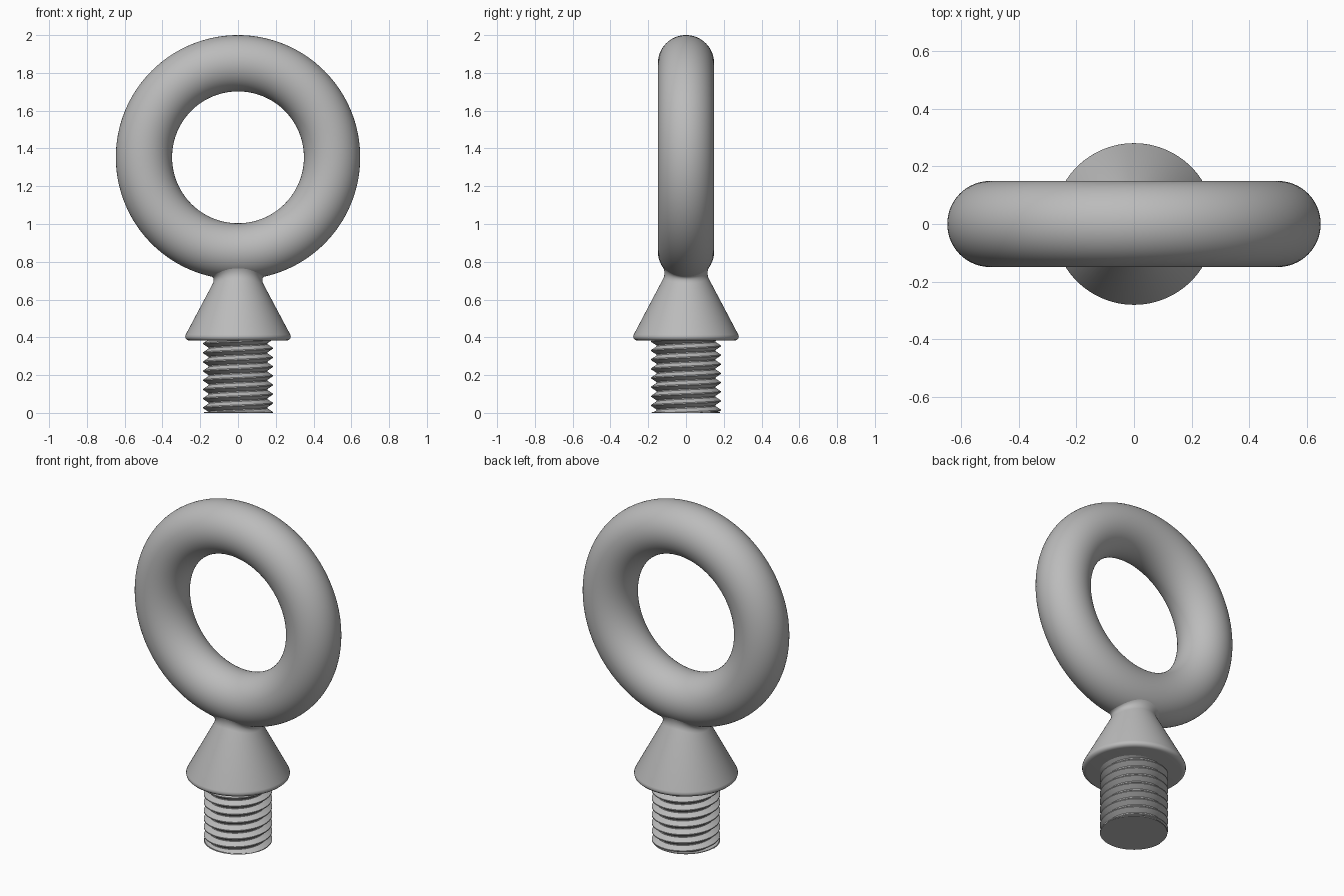
import bpy, bmesh, math

cube = bpy.data.objects.get("Cube")
if cube:
    bpy.data.objects.remove(cube)

RING_Z, MAJOR, MINOR = 1.353, 0.498, 0.149
SEGS = 96

steel = bpy.data.materials.new("grey steel")
steel.use_nodes = True
grey = (0.5, 0.5, 0.5, 1)
steel.diffuse_color = grey
steel.node_tree.nodes["Principled BSDF"].inputs["Base Color"].default_value = grey


def finish(obj, name, angle):
    obj.name = obj.data.name = name
    obj.data.materials.append(steel)
    bpy.ops.object.select_all(action="DESELECT")
    obj.select_set(True)
    bpy.context.view_layer.objects.active = obj
    bpy.ops.object.shade_smooth_by_angle(angle=math.radians(angle))


def mesh_object(bm, name, angle):
    bmesh.ops.recalc_face_normals(bm, faces=bm.faces)
    mesh = bpy.data.meshes.new(name)
    bm.to_mesh(mesh)
    bm.free()
    obj = bpy.data.objects.new(name, mesh)
    bpy.context.collection.objects.link(obj)
    finish(obj, name, angle)


def ring_underside(x, y):
    tube = MAJOR + math.sqrt(max(MINOR ** 2 - y * y, 0))
    return RING_Z - math.sqrt(tube ** 2 - x * x)


# Lifting ring
bpy.ops.mesh.primitive_torus_add(major_segments=128, minor_segments=64, major_radius=MAJOR,
                                 minor_radius=MINOR, location=(0, 0, RING_Z),
                                 rotation=(math.pi / 2, 0, 0))
finish(bpy.context.object, "lifting_ring", 60)


# Conical collar with a rounded rim and a fillet that follows the ring's underside
def collar_column(angle):
    c, s = math.cos(angle), math.sin(angle)
    w = s * s
    rim = [(0.255, 0.383), (0.268, 0.385), (0.277, 0.393), (0.28, 0.403), (0.277, 0.414)]
    start = (0.133 - 0.012 * w, 0.685 + 0.025 * w)
    bend = (0.118 - 0.010 * w, 0.72 + 0.017 * w)
    r = 0.152 - 0.032 * w
    end = (r, ring_underside(r * c, r * s) + 0.002)
    fillet = []
    for i in range(9):
        t = i / 8
        fillet.append([(1 - t) ** 2 * a + 2 * t * (1 - t) * b + t * t * e
                       for a, b, e in zip(start, bend, end)])
    return [(rad * c, rad * s, z) for rad, z in rim + fillet]


bm = bmesh.new()
columns = [[bm.verts.new(p) for p in collar_column(math.tau * i / SEGS)] for i in range(SEGS)]
for i, col in enumerate(columns):
    nxt = columns[(i + 1) % SEGS]
    for k in range(len(col) - 1):
        bm.faces.new((col[k], nxt[k], nxt[k + 1], col[k + 1]))
bm.faces.new([col[0] for col in columns])
mesh_object(bm, "collar", 40)

# Threaded shank: a right-hand helical groove profile, trimmed flat at both ends
PITCH, TOP = 0.0485, 0.388
profile = [(0.0, 0.156), (0.12, 0.156), (0.5, 0.184), (0.62, 0.184)]
TURNS = 10
bm = bmesh.new()
columns = []
for i in range(SEGS + 1):
    a = math.tau * i / SEGS
    col = []
    for turn in range(-1, TURNS):
        for f, r in profile:
            z = min(max((turn + f + i / SEGS - 0.5) * PITCH, 0), TOP)
            col.append(bm.verts.new((r * math.cos(a), r * math.sin(a), z)))
    columns.append(col)
for col, nxt in zip(columns, columns[1:]):
    for k in range(len(col) - 1):
        if col[k + 1].co.z > 0 or nxt[k + 1].co.z > 0:
            if col[k].co.z < TOP or nxt[k].co.z < TOP:
                bm.faces.new((col[k], nxt[k], nxt[k + 1], col[k + 1]))
bmesh.ops.delete(bm, geom=[v for v in bm.verts if not v.link_faces], context="VERTS")
bmesh.ops.remove_doubles(bm, verts=bm.verts, dist=0.00005)
mesh_object(bm, "threaded_shank", 30)

# Flat end of the shank
bpy.ops.mesh.primitive_cylinder_add(vertices=SEGS, radius=0.18, depth=0.004, location=(0, 0, 0.002))
finish(bpy.context.object, "shank_end", 30)
